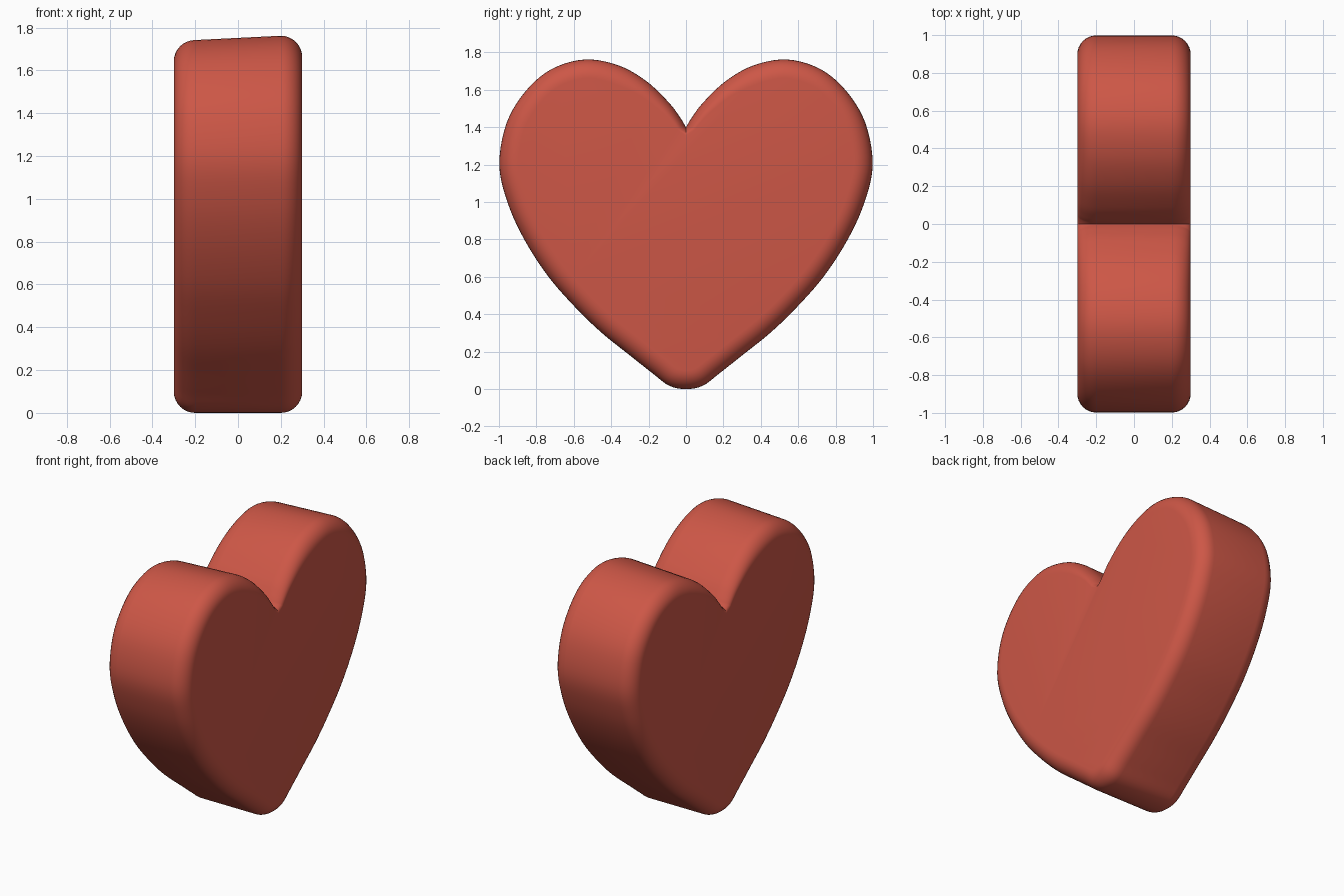
import bpy, bmesh, math
from mathutils import Vector

if "Cube" in bpy.data.objects:
    bpy.data.objects.remove(bpy.data.objects["Cube"])

# half outline in (y, z), from the bottom tip up and round to the notch
HALF = [(0, 0), (0.09, 0.018), (0.18, 0.085), (0.30, 0.18), (0.45, 0.30), (0.59, 0.435),
        (0.735, 0.60), (0.865, 0.80), (0.955, 1.0), (0.998, 1.2), (0.96, 1.42),
        (0.86, 1.59), (0.72, 1.71), (0.54, 1.762), (0.36, 1.73), (0.21, 1.645),
        (0.09, 1.53), (0.03, 1.45), (0, 1.40)]


def smooth_path(pts, steps=5):
    """Catmull-Rom through the half outline, mirrored at the tip."""
    p = [Vector(q) for q in pts]
    p = [Vector((-p[1].x, p[1].y))] + p + [2 * p[-1] - p[-2]]
    out = []
    for i in range(1, len(p) - 2):
        a, b, c, d = p[i - 1:i + 3]
        for s in range(steps):
            t = s / steps
            out.append(0.5 * (2 * b + (c - a) * t + (2 * a - 5 * b + 4 * c - d) * t * t
                              + (3 * b - a - 3 * c + d) * t ** 3))
    return out + [p[-2]]


right = smooth_path(HALF)
outline = right + [Vector((-v.x, v.y)) for v in reversed(right[1:-1])]
n = len(outline)

# inward direction and bevel size at each outline point
inward, size = [], []
for i, v in enumerate(outline):
    t = outline[(i + 1) % n] - outline[i - 1]
    inward.append(Vector((-t.y, t.x)).normalized())
    notch = (v - Vector((0, 1.40))).length
    size.append(0.045 + 0.055 * min(1, notch / 0.45))

# rings across the thickness: rounded edge, nearly flat side, rounded edge
rings = []
for k in range(9):
    a = math.pi / 2 * k / 8
    rings.append((-0.20 - 0.10 * math.cos(a), 1 - math.sin(a)))
rings += [(-x, d) for x, d in reversed(rings)]

bm = bmesh.new()
loops = []
for x, d in rings:
    loop = []
    for v, nrm, s in zip(outline, inward, size):
        q = v + nrm * s * d
        # lobes slope down very slightly towards -x
        z = q.y - 0.02 * max(0, min(1, (0.15 - x) / 0.35)) * max(0, min(1, (q.y - 1.4) / 0.3))
        loop.append(bm.verts.new((x, q.x, z)))
    loops.append(loop)
for a, b in zip(loops, loops[1:]):
    for i in range(n):
        j = (i + 1) % n
        bm.faces.new((a[i], a[j], b[j], b[i]))
# flat heart faces
for loop in (loops[0], loops[-1]):
    bm.faces.new(loop)
bmesh.ops.recalc_face_normals(bm, faces=bm.faces)

mesh = bpy.data.meshes.new("heart")
bm.to_mesh(mesh)
bm.free()
heart = bpy.data.objects.new("heart", mesh)
bpy.context.collection.objects.link(heart)

red = bpy.data.materials.new("heart red")
red.diffuse_color = (0.61, 0.095, 0.062, 1)
red.use_nodes = True
red.node_tree.nodes["Principled BSDF"].inputs["Base Color"].default_value = red.diffuse_color
mesh.materials.append(red)

bpy.context.view_layer.objects.active = heart
heart.select_set(True)
bpy.ops.object.shade_smooth_by_angle(angle=math.radians(35))
